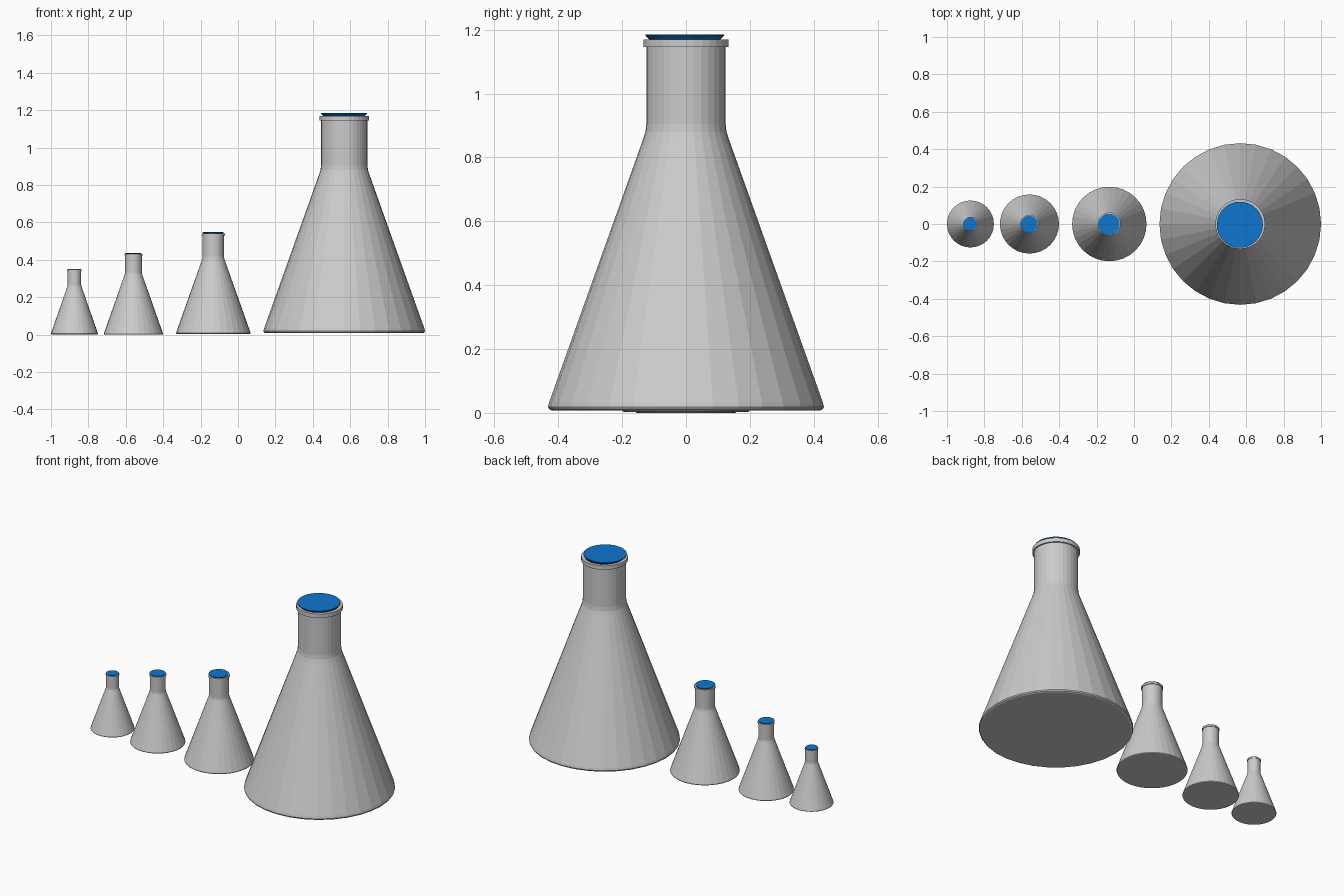
import bpy, bmesh
from math import cos, sin, pi

if "Cube" in bpy.data.objects:
    bpy.data.objects.remove(bpy.data.objects["Cube"])

SIDES = 32

blue = bpy.data.materials.new("stopper_blue")
blue.diffuse_color = (0.004, 0.18, 0.62, 1)
blue.use_nodes = True
blue.node_tree.nodes["Principled BSDF"].inputs["Base Color"].default_value = blue.diffuse_color


def lathe(name, profile, location, scale, material=None):
    """Revolve an (r, z) profile round z; r = 0 closes the shape at a pole."""
    bm = bmesh.new()
    rings = []
    for r, z in profile:
        if r == 0:
            rings.append([bm.verts.new((0, 0, z))] * SIDES)
        else:
            rings.append([bm.verts.new((r * cos(2 * pi * i / SIDES),
                                        r * sin(2 * pi * i / SIDES), z))
                          for i in range(SIDES)])
    for a, b in zip(rings, rings[1:]):
        for i in range(SIDES):
            j = (i + 1) % SIDES
            corners = list(dict.fromkeys((a[i], a[j], b[j], b[i])))
            bm.faces.new(corners)
    for v in bm.verts:
        v.co.x *= scale[0]
        v.co.y *= scale[0]
        v.co.z *= scale[1]
    bmesh.ops.recalc_face_normals(bm, faces=bm.faces)
    mesh = bpy.data.meshes.new(name)
    bm.to_mesh(mesh)
    bm.free()
    obj = bpy.data.objects.new(name, mesh)
    obj.location = location
    if material:
        mesh.materials.append(material)
    bpy.context.collection.objects.link(obj)
    return obj


# Profiles of the largest flask: outside wall, lip, then inside wall
FLASK = [(0, 0), (0.421, 0), (0.429, 0.004), (0.432, 0.011), (0.429, 0.024),
         (0.134, 0.850), (0.127, 0.872), (0.124, 0.897), (0.124, 1.137),
         (0.133, 1.137), (0.133, 1.162), (0.114, 1.162), (0.114, 0.897),
         (0.122, 0.850), (0.415, 0.024), (0.410, 0.012), (0, 0.012)]
STOPPER = [(0, 1.04), (0.100, 1.04), (0.110, 1.160), (0.123, 1.173),
           (0.123, 1.177), (0, 1.177)]

# name, x centre, base radius, base height, top height
FLASKS = [("tiny", -0.8745, 0.1255, 0.002, 0.352),
          ("small", -0.559, 0.158, 0.0, 0.437),
          ("medium", -0.132, 0.199, 0.003, 0.549),
          ("large", 0.568, 0.432, 0.008, 1.185)]

for name, x, radius, base, top in FLASKS:
    s = radius / 0.432
    scale = (s, (top - base) / 1.177)
    lathe(name + "_flask", FLASK, (x, 0, base), scale)
    # stopper sits slightly off centre in the neck
    lathe(name + "_stopper", STOPPER, (x - 0.002 * s, -0.004 * s, base), scale, blue)
